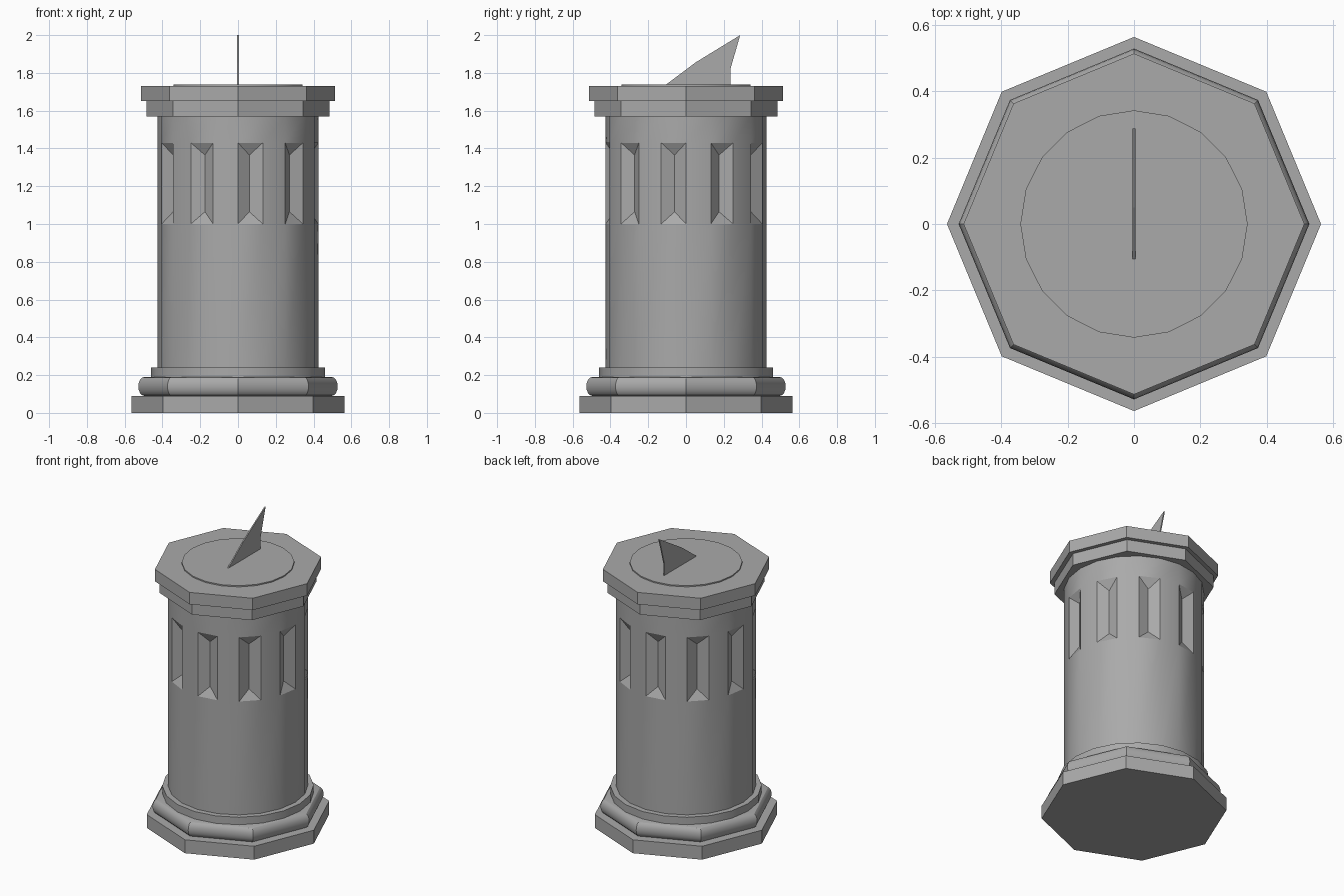
import bpy, bmesh
from math import sin, cos, tau, radians

cube = bpy.data.objects.get("Cube")
if cube:
    bpy.data.objects.remove(cube)

stone = bpy.data.materials.new("grey stone")
stone.use_nodes = True
grey = (0.4, 0.4, 0.4, 1)
stone.diffuse_color = grey
stone.node_tree.nodes["Principled BSDF"].inputs["Base Color"].default_value = grey


def finish(name, bm, smooth=False):
    bmesh.ops.recalc_face_normals(bm, faces=bm.faces)
    mesh = bpy.data.meshes.new(name)
    bm.to_mesh(mesh)
    bm.free()
    mesh.materials.append(stone)
    obj = bpy.data.objects.new(name, mesh)
    bpy.context.collection.objects.link(obj)
    if smooth:
        bpy.ops.object.select_all(action="DESELECT")
        obj.select_set(True)
        bpy.context.view_layer.objects.active = obj
        bpy.ops.object.shade_smooth_by_angle(angle=radians(28))
    return obj


def point(r, turn, z):
    """Point at a fraction of a turn, counted from the front."""
    return (r * sin(turn * tau), -r * cos(turn * tau), z)


def lathe(sides, profile, flute=None):
    """Capped stack of polygon rings; flute=(band, depth, slope) carves every other face."""
    bm = bmesh.new()
    rings = [[bm.verts.new(point(r, i / sides, z)) for i in range(sides)]
             for r, z in profile]
    for k, (low, high) in enumerate(zip(rings, rings[1:])):
        for i in range(sides):
            j = (i + 1) % sides
            a, b, c, d = low[i], low[j], high[j], high[i]
            if flute and k == flute[0] and i % 2 == 0:
                r = profile[k][0] - flute[1]
                turn = (i + 0.5) / sides
                p = bm.verts.new(point(r, turn, profile[k][1] + flute[2]))
                q = bm.verts.new(point(r, turn, profile[k + 1][1] - flute[2]))
                for face in ((a, b, p), (b, c, q, p), (c, d, q), (d, a, p, q)):
                    bm.faces.new(face)
            else:
                bm.faces.new((a, b, c, d))
    bm.faces.new(rings[0][::-1])
    bm.faces.new(rings[-1])
    return bm


# Octagonal foot
finish("base_slab", lathe(8, [(0.563, 0), (0.563, 0.09)]))
moulding = [(0.495 + 0.033 * sin(i / 8 * tau / 2), 0.14 - 0.05 * cos(i / 8 * tau / 2))
            for i in range(9)]
finish("base_moulding", lathe(8, moulding), smooth=True)
finish("collar", lathe(20, [(0.46, 0.19), (0.46, 0.24)]), smooth=True)

# Round shaft with a band of V-shaped flutes
shaft = [(0.425, z) for z in (0.24, 1.0, 1.43, 1.57)]
finish("shaft", lathe(20, shaft, flute=(1, 0.04, 0.065)), smooth=True)

# Octagonal capital and dial plate
finish("capital_lower_slab", lathe(8, [(0.485, 1.57), (0.485, 1.65)]))
finish("capital_upper_slab", lathe(8, [(0.513, 1.65), (0.513, 1.73)]))
finish("dial_plate", lathe(20, [(0.342, 1.73), (0.342, 1.738)]), smooth=True)

# Thin upright pointer
outline = [(-0.11, 1.735), (0.235, 1.735), (0.235, 1.82), (0.287, 2.0), (0.05, 1.855)]
bm = bmesh.new()
side = bm.faces.new([bm.verts.new((-0.004, y, z)) for y, z in outline])
extruded = bmesh.ops.extrude_face_region(bm, geom=[side])["geom"]
bmesh.ops.translate(bm, vec=(0.008, 0, 0),
                    verts=[v for v in extruded if isinstance(v, bmesh.types.BMVert)])
finish("pointer", bm)
